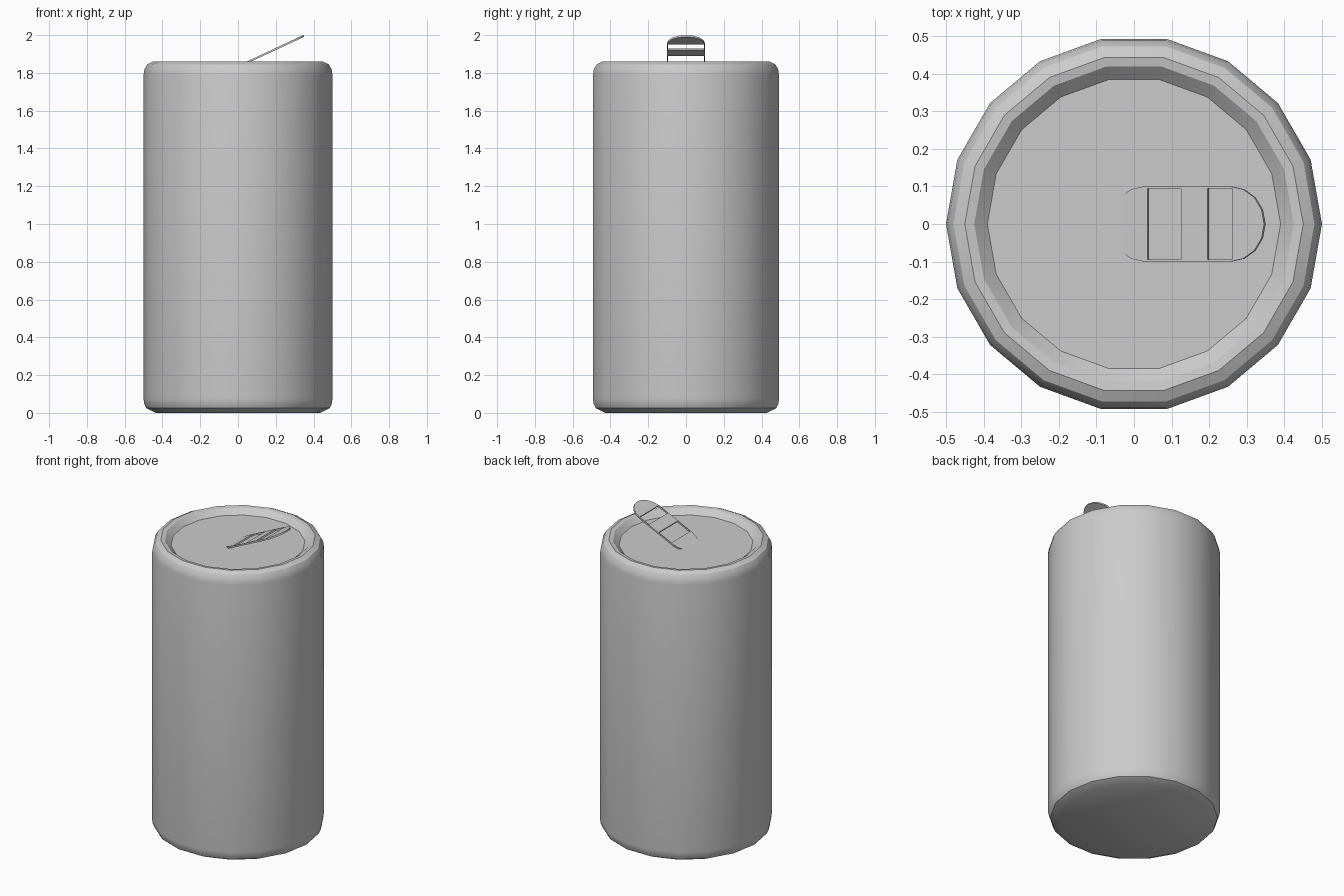
import bpy, bmesh, math
from mathutils import Matrix

if "Cube" in bpy.data.objects:
    bpy.data.objects.remove(bpy.data.objects["Cube"])

SIDES = 18


def smooth(obj, angle=30):
    bpy.ops.object.select_all(action='DESELECT')
    obj.select_set(True)
    bpy.context.view_layer.objects.active = obj
    bpy.ops.object.shade_smooth_by_angle(angle=math.radians(angle))


def lathe(name, profile, sides):
    bm = bmesh.new()
    rings = [[bm.verts.new((r * math.cos(2 * math.pi * i / sides),
                            r * math.sin(2 * math.pi * i / sides), z))
              for i in range(sides)] for r, z in profile]
    for low, high in zip(rings, rings[1:]):
        for i in range(sides):
            j = (i + 1) % sides
            bm.faces.new((low[i], low[j], high[j], high[i]))
    bm.faces.new(rings[0][::-1])
    bm.faces.new(rings[-1])
    mesh = bpy.data.meshes.new(name)
    bm.to_mesh(mesh)
    bm.free()
    obj = bpy.data.objects.new(name, mesh)
    bpy.context.collection.objects.link(obj)
    smooth(obj)
    return obj


# Can body: bevelled base, rolled shoulder, rim and recessed lid
lathe("can_body", [(0.435, 0), (0.485, 0.025), (0.497, 0.05), (0.5, 0.075),
                   (0.5, 1.79), (0.495, 1.82), (0.48, 1.845), (0.45, 1.86),
                   (0.425, 1.856), (0.39, 1.824)], SIDES)


# Pull tab: flat stadium plate with two windows, tip at local origin
LENGTH, RADIUS, ARC = 0.452, 0.1, 8


def arc(cx, start):
    return [(cx + RADIUS * math.cos(start + math.pi * i / ARC),
             RADIUS * math.sin(start + math.pi * i / ARC)) for i in range(ARC + 1)]


def window(x0, x1, h=0.095):
    return [(x0, -h), (x1, -h), (x1, h), (x0, h)]


outline = arc(-RADIUS, -math.pi / 2) + arc(RADIUS - LENGTH, math.pi / 2)
curve = bpy.data.curves.new("pull_tab", 'CURVE')
curve.dimensions = '2D'
curve.fill_mode = 'BOTH'
curve.extrude = 0.005
for loop in (outline, window(-0.166, -0.094), window(-0.342, -0.243)):
    spline = curve.splines.new('POLY')
    spline.points.add(len(loop) - 1)
    for point, (x, y) in zip(spline.points, loop):
        point.co = (x, y, 0, 1)
    spline.use_cyclic_u = True
tab = bpy.data.objects.new("pull_tab", curve)
bpy.context.collection.objects.link(tab)

# Tilt the tab up so that its lower end sinks into the lid
tab.matrix_world = (Matrix.Translation((0.348, 0, 1.9955))
                    @ Matrix.Rotation(math.radians(-25), 4, 'Y'))
bpy.ops.object.select_all(action='DESELECT')
tab.select_set(True)
bpy.context.view_layer.objects.active = tab
bpy.ops.object.convert(target='MESH')
tab = bpy.context.view_layer.objects.active
bm = bmesh.new()
bm.from_mesh(tab.data)
bmesh.ops.remove_doubles(bm, verts=bm.verts, dist=0.0001)
bmesh.ops.recalc_face_normals(bm, faces=bm.faces)
bm.to_mesh(tab.data)
bm.free()
smooth(tab)
